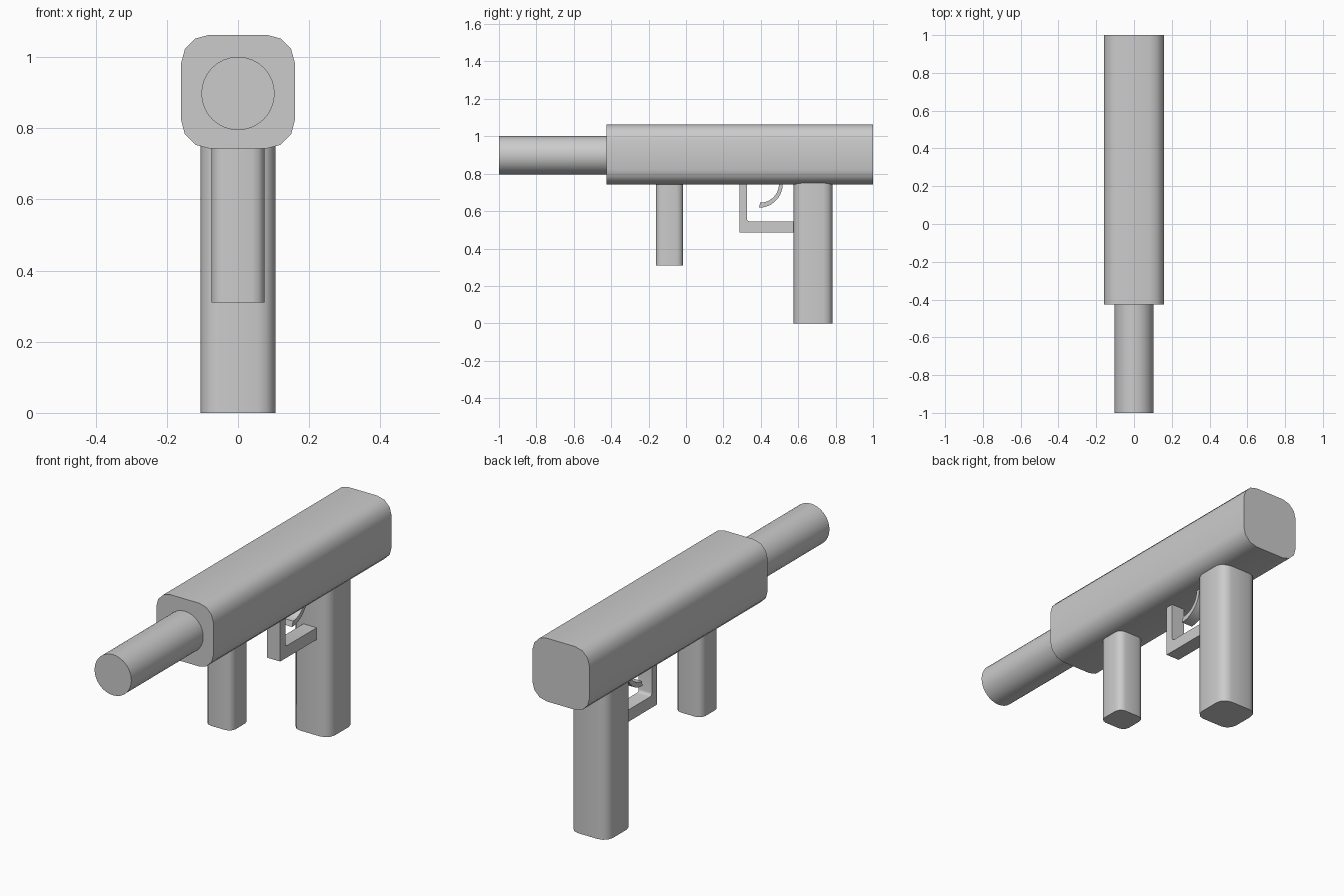
import bpy, bmesh
from math import sin, cos, pi, radians
from mathutils import Vector

if "Cube" in bpy.data.objects:
    bpy.data.objects.remove(bpy.data.objects["Cube"])


def rounded_rect(cu, cv, hu, hv, r, seg=3):
    """Counter-clockwise rounded rectangle outline."""
    pts = []
    for i, (su, sv) in enumerate([(1, 1), (-1, 1), (-1, -1), (1, -1)]):
        for k in range(seg + 1):
            a = i * pi / 2 + k * pi / 2 / seg
            pts.append((cu + su * (hu - r) + r * cos(a), cv + sv * (hv - r) + r * sin(a)))
    return pts


def prism(name, pts, axis, lo, hi):
    """Extrude a 2D outline along an axis, from lo to hi."""
    place = {'X': lambda u, v, w: (w, u, v),
             'Y': lambda u, v, w: (u, w, v),
             'Z': lambda u, v, w: (u, v, w)}[axis]
    bm = bmesh.new()
    face = bm.faces.new([bm.verts.new(place(u, v, lo)) for u, v in pts])
    ext = bmesh.ops.extrude_face_region(bm, geom=[face], use_keep_orig=True)
    moved = [g for g in ext['geom'] if isinstance(g, bmesh.types.BMVert)]
    bmesh.ops.translate(bm, verts=moved, vec=Vector(place(0, 0, hi - lo)))
    bmesh.ops.recalc_face_normals(bm, faces=bm.faces)
    mesh = bpy.data.meshes.new(name)
    bm.to_mesh(mesh)
    bm.free()
    ob = bpy.data.objects.new(name, mesh)
    bpy.context.collection.objects.link(ob)
    bpy.ops.object.select_all(action='DESELECT')
    ob.select_set(True)
    bpy.context.view_layer.objects.active = ob
    bpy.ops.object.shade_smooth_by_angle(angle=radians(40))
    return ob


def arc(cu, cv, r, a0, a1, n):
    return [(cu + r * cos(a0 + (a1 - a0) * i / n), cv + r * sin(a0 + (a1 - a0) * i / n))
            for i in range(n + 1)]


# Main body and barrel
prism("body", rounded_rect(0, 0.903, 0.16, 0.16, 0.08), 'Y', -0.425, 1.0)
prism("barrel", arc(0, 0.898, 0.103, 0, 2 * pi, 32)[:-1], 'Y', -1.0, -0.42)

# Grips
prism("front_grip", rounded_rect(0, -0.088, 0.075, 0.073, 0.035), 'Z', 0.31, 0.75)
prism("rear_grip", rounded_rect(0, 0.68, 0.105, 0.104, 0.05), 'Z', 0.0, 0.75)

# Trigger guard: L-shaped strip with a small inner fillet
guard = [(0.285, 0.75), (0.285, 0.485), (0.58, 0.485), (0.58, 0.545)]
guard += arc(0.34, 0.56, 0.015, -pi / 2, -pi, 3) + [(0.325, 0.75)]
prism("trigger_guard", guard, 'X', -0.037, 0.037)

# Curved trigger
trigger = arc(0.39, 0.745, 0.127, 0.04, -pi / 2, 12) + arc(0.397, 0.745, 0.1, -pi / 2, 0.04, 12)
prism("trigger", trigger, 'X', -0.03, 0.03)
